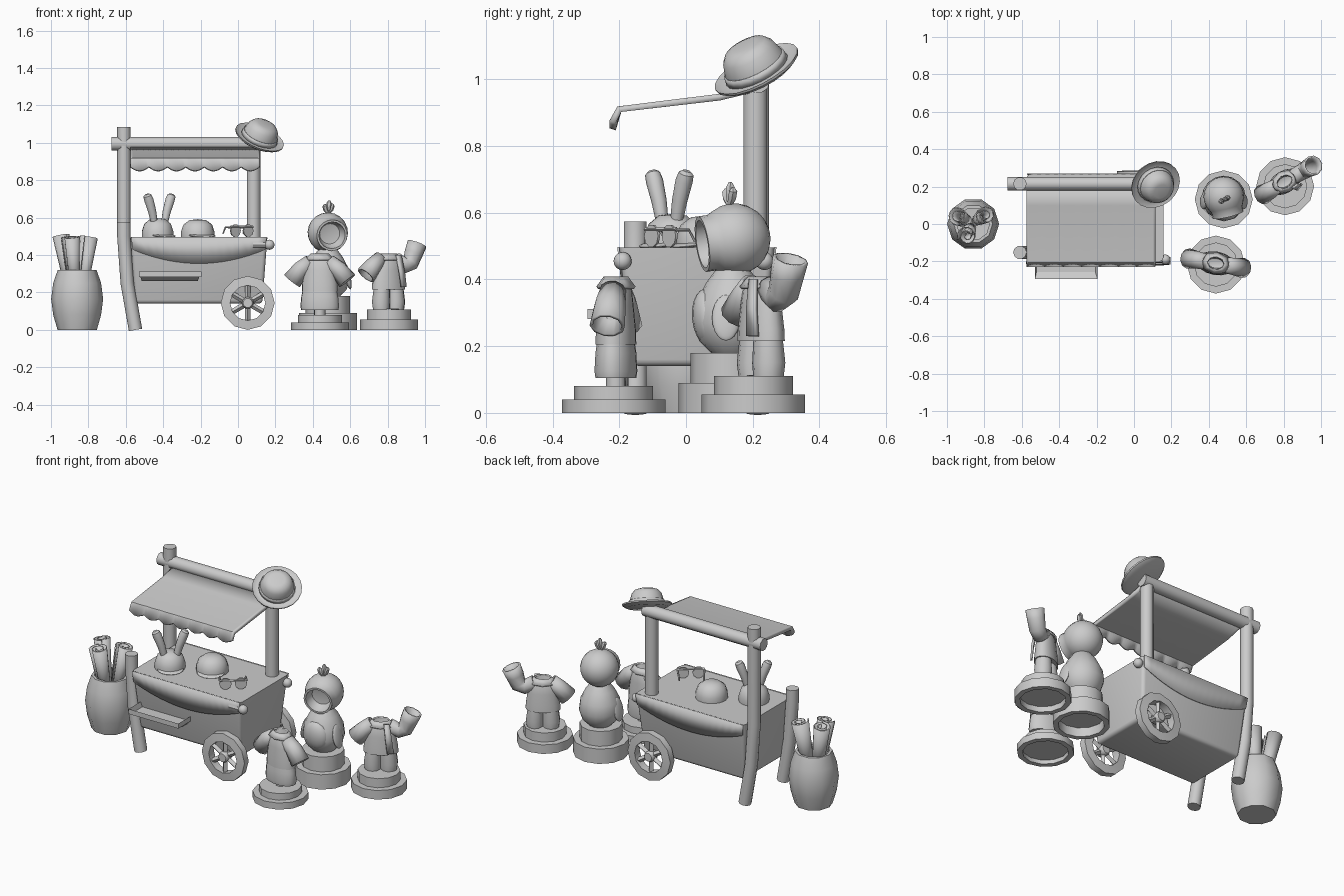
import bpy, bmesh
from math import sin, cos, pi, radians
from mathutils import Vector, Matrix

if "Cube" in bpy.data.objects:
    bpy.data.objects.remove(bpy.data.objects["Cube"])


def finish(name, mesh, loc=(0, 0, 0), rot=(0, 0, 0), scale=(1, 1, 1), thick=0, angle=40):
    ob = bpy.data.objects.new(name, mesh)
    bpy.context.collection.objects.link(ob)
    ob.location, ob.rotation_euler, ob.scale = loc, rot, scale
    mesh.polygons.foreach_set("use_smooth", [True] * len(mesh.polygons))
    mesh.set_sharp_from_angle(angle=radians(angle))
    if thick:
        mod = ob.modifiers.new("Thickness", "SOLIDIFY")
        mod.thickness, mod.offset = thick, 0
    return ob


def from_bm(name, bm, **kw):
    bmesh.ops.recalc_face_normals(bm, faces=bm.faces)
    mesh = bpy.data.meshes.new(name)
    bm.to_mesh(mesh)
    bm.free()
    return finish(name, mesh, **kw)


def lathe(name, profile, sides=16, **kw):
    bm = bmesh.new()
    vs = [bm.verts.new((r, 0, z)) for r, z in profile]
    es = [bm.edges.new(p) for p in zip(vs, vs[1:])]
    bmesh.ops.spin(bm, geom=vs + es, cent=(0, 0, 0), axis=(0, 0, 1), angle=2 * pi, steps=sides)
    bmesh.ops.remove_doubles(bm, verts=bm.verts, dist=1e-5)
    return from_bm(name, bm, **kw)


def ball(name, radius, **kw):
    pts = [(radius * max(0, sin(i * pi / 10)), -radius * cos(i * pi / 10)) for i in range(11)]
    return lathe(name, pts, **kw)


def tube(name, pts, radii, res=2, caps=True, **kw):
    cu = bpy.data.curves.new(name, "CURVE")
    cu.dimensions, cu.bevel_depth, cu.bevel_resolution = "3D", 1, res
    cu.use_fill_caps = caps
    sp = cu.splines.new("POLY")
    sp.points.add(len(pts) - 1)
    for p, co, r in zip(sp.points, pts, radii):
        p.co, p.radius = (*co, 1), r
    tmp = bpy.data.objects.new(name + "_path", cu)
    mesh = bpy.data.meshes.new_from_object(tmp)
    bpy.data.objects.remove(tmp)
    return finish(name, mesh, **kw)


def loft_box(name, lower, upper, z0, z1, inset=0, depth=0, bevel=0):
    """Box between two (x0, x1, y0, y1) rectangles, optionally hollowed from the top."""
    bm = bmesh.new()
    rings = []
    for (x0, x1, y0, y1), z in ((lower, z0), (upper, z1)):
        rings.append([bm.verts.new((x, y, z)) for x, y in ((x0, y0), (x1, y0), (x1, y1), (x0, y1))])
    a, b = rings
    bm.faces.new(a[::-1])
    top = bm.faces.new(b)
    for i in range(4):
        j = (i + 1) % 4
        bm.faces.new((a[i], a[j], b[j], b[i]))
    if inset:
        bmesh.ops.inset_individual(bm, faces=[top], thickness=inset)
        bmesh.ops.translate(bm, verts=top.verts, vec=(0, 0, -depth))
    if bevel:
        edges = [e for e in bm.edges if any(v in a for v in e.verts)]
        bmesh.ops.bevel(bm, geom=edges, offset=bevel, segments=3, affect="EDGES", profile=0.5)
    return from_bm(name, bm)


def strip(name, rows, **kw):
    """Sheet made from equally long rows of points."""
    bm = bmesh.new()
    vr = [[bm.verts.new(p) for p in row] for row in rows]
    for r0, r1 in zip(vr, vr[1:]):
        for i in range(len(r0) - 1):
            bm.faces.new((r0[i], r0[i + 1], r1[i + 1], r1[i]))
    return from_bm(name, bm, **kw)


# Cart body, tray and draped cloths
loft_box("cart_body", (-0.55, 0.13, -0.16, 0.225), (-0.575, 0.157, -0.2, 0.265), 0.14, 0.495, bevel=0.02)
loft_box("front_tray", (-0.515, -0.215, -0.23, -0.16), (-0.53, -0.195, -0.295, -0.16), 0.262, 0.312, 0.012, 0.03)
for side, edge, sign in (("front", -0.203, 1), ("back", 0.268, -1)):
    top, low = [], []
    for i in range(17):
        t = i / 8 - 1
        z = 0.355 + 0.075 * t * t
        top.append((-0.209 + 0.362 * t, edge, 0.497))
        low.append((-0.209 + 0.355 * t, edge + sign * (0.495 - z) * 0.113, z))
    strip(side + "_cloth", [top, low], thick=0.006)

# Push handles with round knobs
for side, y in (("front", -0.19), ("back", 0.235)):
    tube(side + "_handle", [(0.08, y, 0.455), (0.165, y, 0.455)], [0.018] * 2)
    ball(side + "_knob", 0.027, loc=(0.168, y, 0.455))

# Wheels
for side, y in (("front", -0.197), ("back", 0.262)):
    kw = dict(loc=(0.052, y, 0.144), rot=(pi / 2, 0, 0))
    lathe(side + "_wheel_rim", [(0.094, -0.025), (0.144, -0.02), (0.144, 0.02), (0.094, 0.025), (0.094, -0.025)], 12, **kw)
    lathe(side + "_wheel_hub", [(0, -0.03), (0.025, -0.03), (0.032, -0.02), (0.032, 0.02), (0.025, 0.03), (0, 0.03)], 10, **kw)
    for i in range(6):
        a = i * pi / 3 + pi / 6
        tube(f"{side}_spoke_{i}", [(0.02 * cos(a), 0.02 * sin(a), 0), (0.1 * cos(a), 0.1 * sin(a), 0)], [0.015] * 2, 0, **kw)

# Posts, legs and beam
bend = [(-0.61, 0.5), (-0.592, 0.25), (-0.548, 0)]
for side, y, h in (("front", -0.152, 0.573), ("back", 0.215, 1.085)):
    tube(side + "_left_post", [(-0.61, y, h)] + [(x, y, z) for x, z in bend], [0.036] * 4, 3)
tube("back_right_post", [(0.084, 0.208, 0.45), (0.084, 0.208, 1.0)], [0.037] * 2, 3)
tube("canopy_beam", [(-0.675, 0.215, 0.995), (0.125, 0.215, 0.995)], [0.037] * 2, 3)

# Canopy with a scalloped lip
xs = [-0.575 + 0.69 * i / 56 for i in range(57)]
scallop = [0.872 - 0.022 * abs(sin(i * pi / 8)) for i in range(57)]
strip("canopy", [[(x, y, z) for x in xs] for y, z in ((0.2, 0.97), (0.1, 0.946), (-0.2, 0.91))]
      + [[(x, -0.22, z) for x, z in zip(xs, scallop)]], thick=0.02, angle=30)

# Barrel with rolled sheets
lathe("barrel", [(0, 0), (0.105, 0), (0.128, 0.08), (0.139, 0.165), (0.128, 0.25), (0.104, 0.32),
                 (0.088, 0.32), (0.1, 0.25), (0, 0.24)], 10, loc=(-0.86, 0, 0))
rolls = [((-0.942, 0.045, 0.505), 1), ((-0.793, 0.045, 0.495), 2), ((-0.893, -0.065, 0.495), 4)]
for i, (tip, turn) in enumerate(rolls):
    base = Vector((-0.86, 0, 0)).lerp(Vector((tip[0], tip[1], 0)), 0.35)
    base.z = 0.2
    axis = Vector(tip) - base
    spiral = [(0.014 + 0.04 * k / 24, turn + k * pi / 6) for k in range(25)]
    rows = [[(r * s * cos(a), r * s * sin(a), z) for r, a in spiral] for z, s in ((0, 0.6), (axis.length, 1))]
    strip(f"rolled_sheet_{i}", rows, thick=0.006, loc=base, rot=axis.to_track_quat("Z", "Y").to_euler())


# Caps on the counter, one with rabbit ears
def cap(name, loc, rz, r, h):
    kw = dict(loc=loc, rot=(0, 0, rz))
    lathe(name + "_crown", [(0, 0), (r, 0), (r, h * 0.3), (r * 0.85, h * 0.7), (r * 0.5, h * 0.94), (0, h)], **kw)
    visor = Vector(loc) + Matrix.Rotation(rz, 3, "Z") @ Vector((0, -r * 0.6, 0.01))
    ball(name + "_visor", r * 0.85, loc=visor, rot=(0.15, 0, rz), scale=(1, 0.75, 0.13))


cap("eared_cap", (-0.43, -0.04, 0.495), radians(38), 0.085, 0.102)
cap("plain_cap", (-0.215, 0.06, 0.495), radians(25), 0.09, 0.097)
for side, s in (("left", 1), ("right", -1)):
    tube(side + "_rabbit_ear", [(s * 0.035, 0, 0.08), (s * 0.05, 0, 0.14), (s * 0.072, 0, 0.2), (s * 0.082, 0, 0.222), (s * 0.085, 0, 0.23)],
         [0.019, 0.023, 0.026, 0.023, 0.012], 3, loc=(-0.42, -0.05, 0.495), rot=(0, 0, radians(38)))

# Sunglasses
specs = dict(loc=(0.02, -0.075, 0.53), rot=(0, 0, radians(38)))
for side, s in (("left", 1), ("right", -1)):
    tube(side + "_lens", [(s * 0.043, -0.004, 0), (s * 0.043, 0.004, 0)], [0.034] * 2, 3, **specs)
    tube(side + "_temple", [(s * 0.076, 0, 0.018), (s * 0.072, 0.05, 0.018), (s * 0.068, 0.075, -0.015)], [0.005] * 3, 0, **specs)
tube("glasses_bridge", [(-0.076, 0, 0.02), (0.076, 0, 0.02)], [0.007] * 2, 0, **specs)

# Brimmed hat hung on the post
tilt = Vector((0.42, -0.52, 1)).to_track_quat("Z", "Y").to_euler()
lathe("brimmed_hat", [(0, 0.092), (0.04, 0.096), (0.066, 0.088), (0.083, 0.068), (0.093, 0.035), (0.099, 0.004), (0.12, 0.002),
                      (0.138, 0.012), (0.137, 0.004), (0.115, -0.01), (0, -0.008)], 20, loc=(0.112, 0.215, 1.022), rot=tilt)
lathe("hat_band", [(0.099, 0.005), (0.095, 0.03)], 20, thick=0.006, loc=(0.112, 0.215, 1.022), rot=tilt)


# Stepped display stands, hollow below
def stand(name, loc, step):
    h = step * 0.6
    lathe(name, [(0, h), (0.125, h), (0.125, 0), (0.155, 0), (0.155, step), (0.118, step),
                 (0.118, 2 * step), (0, 2 * step)], 12, loc=loc)


# Headless clothing displays
def outfit(name, loc, rz, arms, shirt_low):
    kw = dict(loc=loc, rot=(0, 0, rz))
    lathe(name + "_shirt", [(0, shirt_low + 0.02), (0.09, shirt_low), (0.097, shirt_low), (0.095, 0.25), (0.084, 0.32), (0.077, 0.365),
                            (0.05, 0.398), (0.042, 0.37), (0, 0.36)], scale=(1, 0.62, 1), **kw)
    lathe(name + "_collar", [(0.046, 0.405), (0.076, 0.375)], 8, thick=0.01, scale=(1, 0.75, 1), **kw)
    for i, path in enumerate(arms):
        radii = [0.035 + 0.014 * k / (len(path) - 1) for k in range(len(path))]
        tube(f"{name}_sleeve_{i}", [(x, 0, z) for x, z in path], radii, 3, False, thick=0.01, **kw)
    return kw


stand("front_stand", (0.438, -0.217, 0), 0.04)
arm = [(0.05, 0.365), (0.1, 0.325), (0.15, 0.262)]
front = outfit("front_outfit", (0.437, -0.21, 0), radians(-10), [arm, [(-x, z) for x, z in arm]], 0.205)
lathe("front_outfit_skirt", [(0, 0.105), (0.1, 0.105), (0.105, 0.125), (0.1, 0.18), (0.088, 0.23), (0, 0.23)],
      scale=(1, 0.6, 1), **front)
tube("front_outfit_support", [(0, 0, 0.07), (0, 0, 0.12)], [0.03] * 2, 3, **front)

stand("side_stand", (0.808, 0.202, 0), 0.055)
side = outfit("side_outfit", (0.805, 0.225, 0), radians(30),
              [[(-0.045, 0.385), (-0.09, 0.345), (-0.14, 0.292)],
               [(0.045, 0.375), (0.1, 0.345), (0.135, 0.36), (0.155, 0.41), (0.176, 0.46)]], 0.215)
for tag, s in (("left", 1), ("right", -1)):
    tube(f"side_outfit_{tag}_leg", [(s * 0.044, 0, 0.11), (s * 0.046, 0, 0.15), (s * 0.04, 0, 0.25)], [0.046, 0.05, 0.042], 3, **side)
strip("side_outfit_lapel", [[(0.02, -0.05, 0.4), (0.05, -0.045, 0.4)], [(0.03, -0.065, 0.31), (0.065, -0.055, 0.31)],
                            [(0.04, -0.07, 0.23), (0.075, -0.055, 0.23)]], thick=0.012, **side)

# Round hooded mannequin
stand("middle_stand", (0.48, 0.132, 0), 0.09)
lathe("mannequin_body", [(0, 0.178), (0.065, 0.18), (0.1, 0.215), (0.118, 0.27), (0.11, 0.33), (0.08, 0.39), (0.05, 0.43), (0, 0.43)],
      loc=(0.48, 0.14, 0))
ball("mannequin_belly", 0.08, loc=(0.484, 0.066, 0.285), rot=(0.1, 0, 0), scale=(0.95, 0.6, 1.1))
for tag, s in (("left", 1), ("right", -1)):
    ball(f"mannequin_{tag}_wing", 0.07, loc=(0.48 + s * 0.107, 0.12, 0.285), rot=(0, s * -0.2, 0), scale=(0.22, 0.6, 1))
face = Vector((0.24, -1, -0.15)).to_track_quat("Z", "Y").to_euler()
hood = [(0.108 * sin(i * pi / 12), -0.108 * cos(i * pi / 12)) for i in range(9)]
lathe("mannequin_hood", hood + [(0.084, 0.072), (0.084, 0.1), (0.072, 0.1), (0.07, 0.075), (0.055, 0.045), (0, 0.035)], 20,
      loc=(0.48, 0.145, 0.52), rot=face)
for i, (dx, h) in enumerate(((-0.02, 0.052), (0.006, 0.072), (0.024, 0.055))):
    tube(f"hood_tuft_{i}", [(0, 0, 0), (dx * 0.7, 0, h * 0.45), (dx, 0, h * 0.8), (dx, 0, h)], [0.007, 0.014, 0.014, 0.005], 1,
         loc=(0.482, 0.13, 0.62), rot=(0, 0, 0.5))
